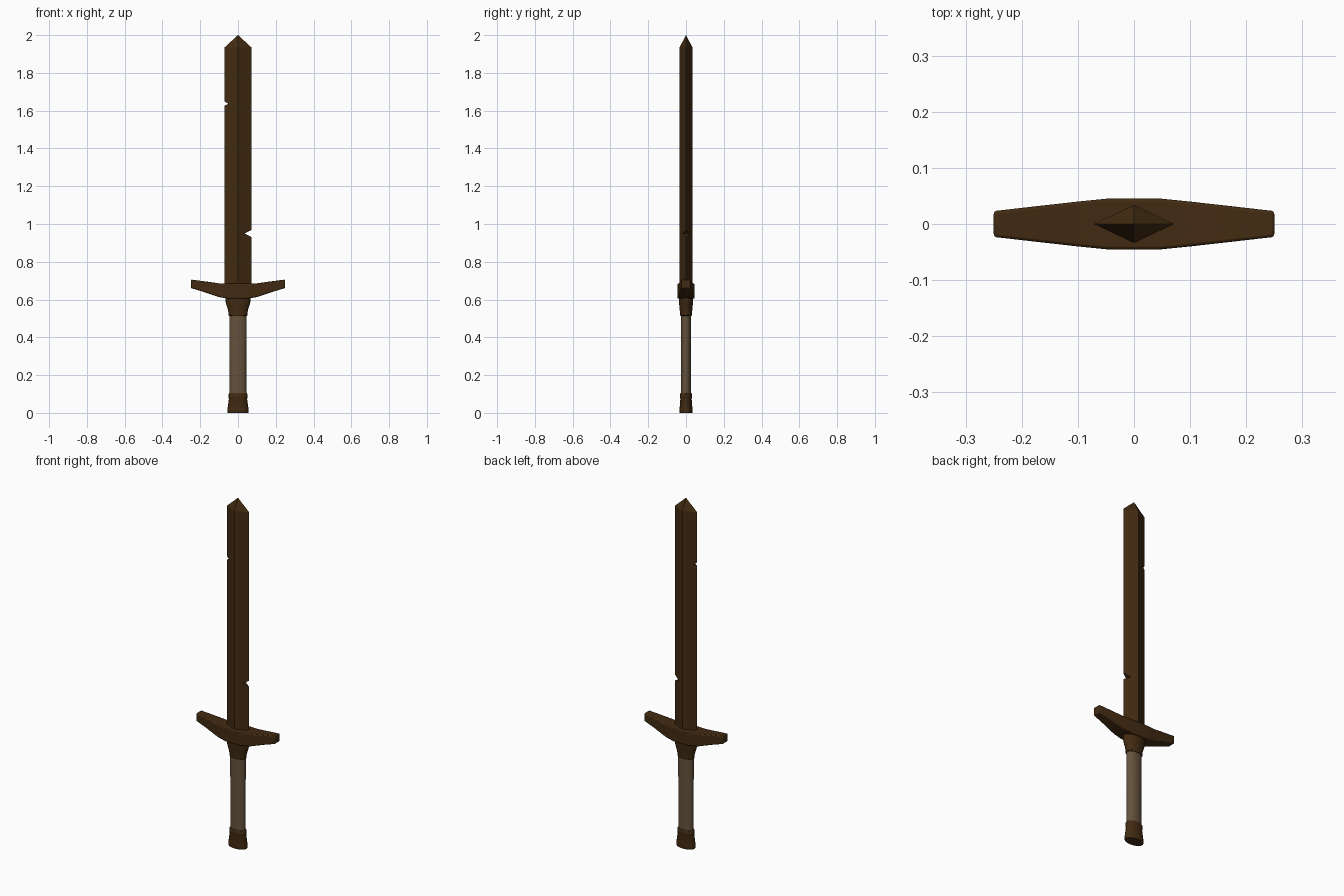
import bpy, bmesh, math

if "Cube" in bpy.data.objects:
    bpy.data.objects.remove(bpy.data.objects["Cube"])


def material(name, rgb):
    m = bpy.data.materials.new(name)
    m.diffuse_color = (*rgb, 1)
    m.use_nodes = True
    m.node_tree.nodes["Principled BSDF"].inputs["Base Color"].default_value = m.diffuse_color
    return m


BROWN = material("dark_brown", (0.055, 0.024, 0.006))
WRAP = material("leather_wrap", (0.13, 0.085, 0.045))


def loft(name, rings, mat=None):
    """Skin a list of equal-length point rings and cap both ends."""
    bm = bmesh.new()
    vs = [[bm.verts.new(p) for p in r] for r in rings]
    n = len(rings[0])
    for a, b in zip(vs, vs[1:]):
        for i in range(n):
            j = (i + 1) % n
            bm.faces.new((a[i], a[j], b[j], b[i]))
    bm.faces.new(vs[0])
    bm.faces.new(vs[-1])
    bmesh.ops.remove_doubles(bm, verts=bm.verts, dist=1e-5)
    bmesh.ops.recalc_face_normals(bm, faces=bm.faces)
    me = bpy.data.meshes.new(name)
    bm.to_mesh(me)
    bm.free()
    ob = bpy.data.objects.new(name, me)
    bpy.context.collection.objects.link(ob)
    if mat:
        me.materials.append(mat)
    return ob


def select(ob):
    bpy.ops.object.select_all(action='DESELECT')
    ob.select_set(True)
    bpy.context.view_layer.objects.active = ob


def turned(name, profile, mat, n=24):
    """Oval turned part from (half width, half depth, z) stations."""
    rings = [[(rx * math.cos(2 * math.pi * i / n), ry * math.sin(2 * math.pi * i / n), z)
              for i in range(n)] for rx, ry, z in profile]
    ob = loft(name, rings, mat)
    select(ob)
    bpy.ops.object.shade_smooth_by_angle(angle=math.radians(30))
    return ob


# Blade: diamond section with a short pointed tip
def diamond(w, d, z):
    return [(-w, 0, z), (0, -d, z), (w, 0, z), (0, d, z)]


blade = loft("blade", [diamond(0.071, 0.034, 0.66), diamond(0.071, 0.034, 1.935),
                       diamond(0.0005, 0.0003, 2.0)], BROWN)

# Nicks in the two cutting edges
for side, depth, z, h in ((-1, 0.020, 1.637, 0.011), (1, 0.036, 0.95, 0.018)):
    tri = [(side * (0.071 - depth), z), (side * 0.091, z + h * (depth + 0.02) / depth),
           (side * 0.091, z - h * (depth + 0.02) / depth)]
    cutter = loft("nick_cutter", [[(x, y, zz) for x, zz in tri] for y in (-0.1, 0.1)])
    cutter.hide_render = True
    mod = blade.modifiers.new("nick", 'BOOLEAN')
    mod.operation = 'DIFFERENCE'
    mod.solver = 'EXACT'
    mod.object = cutter
    select(blade)
    bpy.ops.object.modifier_apply(modifier=mod.name)
    bpy.data.objects.remove(cutter)

# Crossguard: tapered bar with upswept arms, (x, bottom, top, half depth)
half = [(0.05, 0.605, 0.685, 0.045), (0.10, 0.613, 0.686, 0.040),
        (0.18, 0.640, 0.697, 0.031), (0.25, 0.661, 0.706, 0.023)]
stations = [(-x, b, t, d) for x, b, t, d in reversed(half)] + half
guard = loft("crossguard", [[(x, -d, b), (x, d, b), (x, d, t), (x, -d, t)]
                            for x, b, t, d in stations], BROWN)
bev = guard.modifiers.new("soft_edges", 'BEVEL')
bev.width = 0.005
bev.segments = 2
bev.limit_method = 'ANGLE'
select(guard)
bpy.ops.object.shade_smooth_by_angle(angle=math.radians(30))

# Collar flaring up into the guard
turned("collar", [(0.046, 0.029, 0.513), (0.051, 0.032, 0.518), (0.051, 0.032, 0.535),
                  (0.054, 0.034, 0.548), (0.063, 0.036, 0.575), (0.067, 0.038, 0.595),
                  (0.067, 0.038, 0.615)], BROWN)

# Wrapped grip
turned("grip", [(0.044, 0.026, 0.09), (0.044, 0.026, 0.25), (0.046, 0.027, 0.40),
                (0.046, 0.027, 0.52)], WRAP)

# Pommel with a ring around its top
turned("pommel", [(0.055, 0.033, 0.0), (0.057, 0.034, 0.004), (0.056, 0.034, 0.02),
                  (0.048, 0.030, 0.075), (0.051, 0.032, 0.082), (0.051, 0.032, 0.098),
                  (0.046, 0.029, 0.105)], BROWN)
